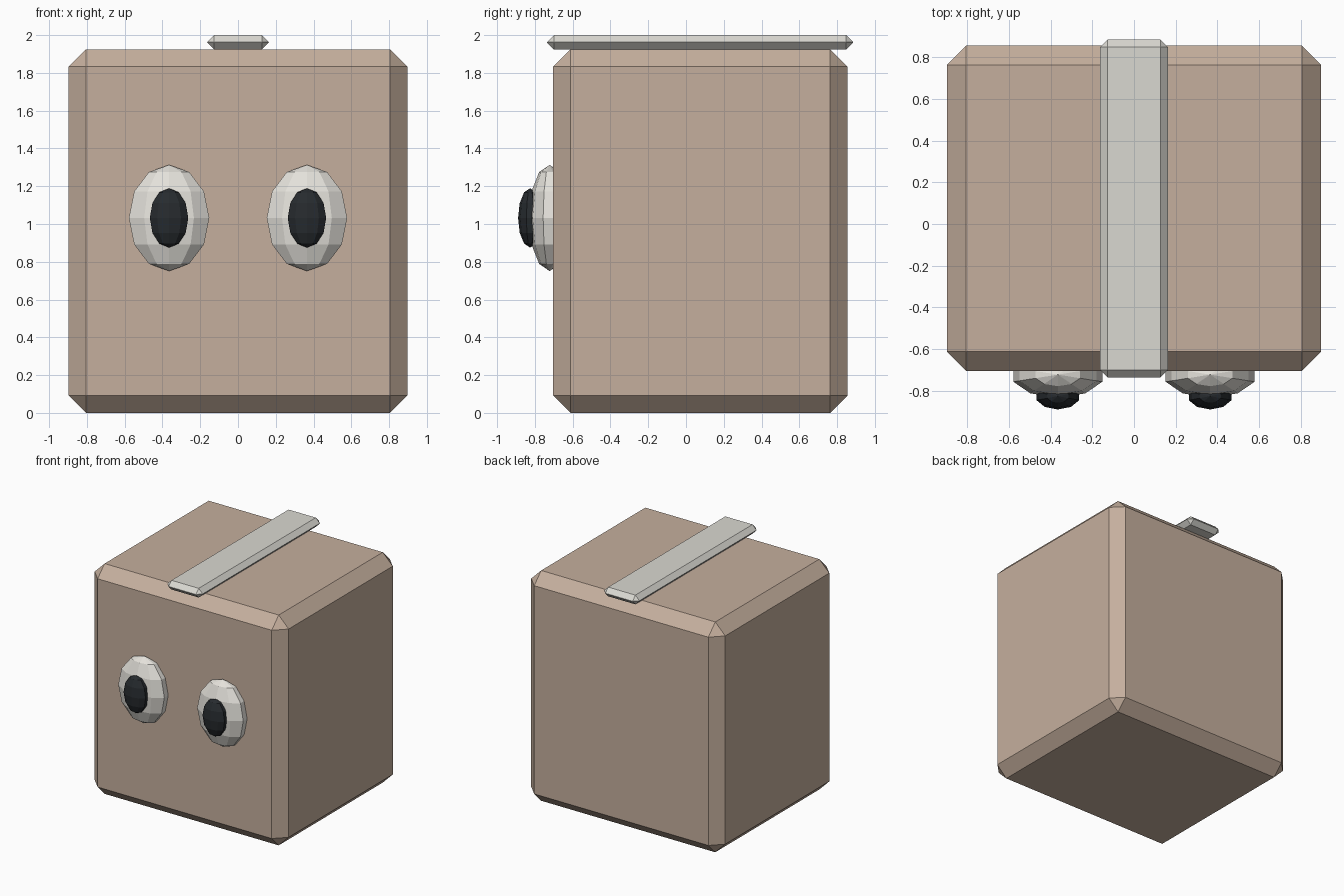
import bpy
from mathutils import Vector

if "Cube" in bpy.data.objects:
    bpy.data.objects.remove(bpy.data.objects["Cube"])


def material(name, color):
    m = bpy.data.materials.new(name)
    m.diffuse_color = (*color, 1)
    m.use_nodes = True
    m.node_tree.nodes["Principled BSDF"].inputs["Base Color"].default_value = m.diffuse_color
    return m


CARD = material("cardboard", (0.56, 0.43, 0.34))
TAPE = material("tape", (0.70, 0.69, 0.64))
WHITE = material("eye_white", (0.78, 0.76, 0.71))
BLACK = material("pupil_black", (0.02, 0.024, 0.028))


def chamfered_box(name, lo, hi, width, mat):
    lo, hi = Vector(lo), Vector(hi)
    bpy.ops.mesh.primitive_cube_add(size=1, location=(lo + hi) / 2)
    ob = bpy.context.object
    ob.name = name
    ob.scale = hi - lo
    bpy.ops.object.transform_apply(location=False, rotation=False, scale=True)
    bevel = ob.modifiers.new("chamfer", 'BEVEL')
    bevel.width = width
    bevel.segments = 1
    ob.data.materials.append(mat)


def ellipsoid(name, center, radii, segments, rings, mat):
    bpy.ops.mesh.primitive_uv_sphere_add(
        segments=segments, ring_count=rings, radius=1, location=center)
    ob = bpy.context.object
    ob.name = name
    ob.scale = radii
    bpy.ops.object.transform_apply(location=False, rotation=False, scale=True)
    ob.data.materials.append(mat)


# Box body and the strip of tape over its top
chamfered_box("box_body", (-0.897, -0.704, 0), (0.897, 0.855, 1.925), 0.092, CARD)
chamfered_box("tape_strip", (-0.163, -0.736, 1.923), (0.163, 0.885, 2.0), 0.037, TAPE)

# Bulging eyes with pupils
for side, s in (("left", -1), ("right", 1)):
    ellipsoid(side + "_eye", (s * 0.365, -0.722, 1.032), (0.224, 0.111, 0.281), 10, 6, WHITE)
    ellipsoid(side + "_pupil", (s * 0.365, -0.825, 1.032), (0.107, 0.064, 0.157), 10, 6, BLACK)
